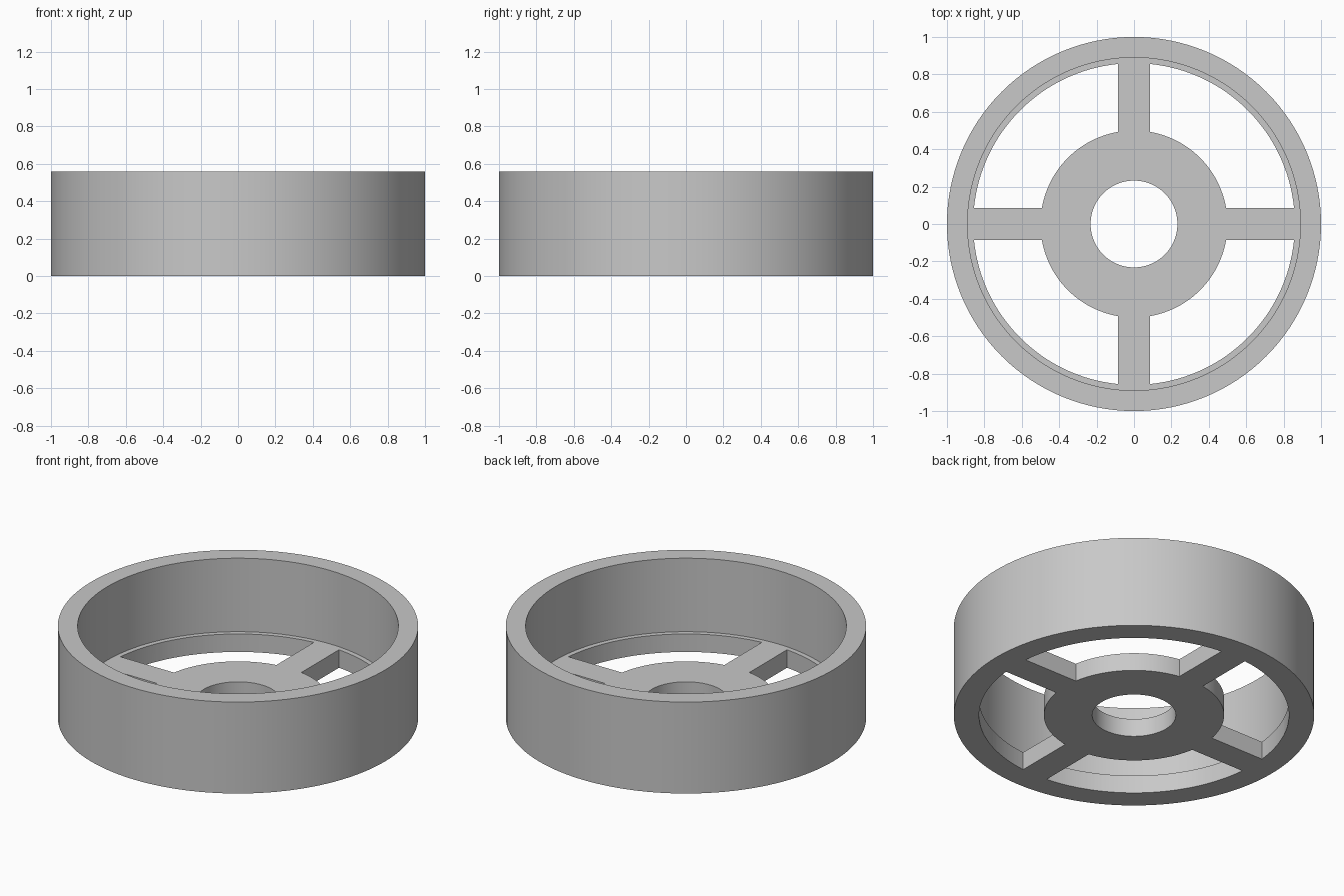
import bpy
import bmesh
from math import sin, cos, asin, pi, tau

cube = bpy.data.objects.get("Cube")
if cube:
    bpy.data.objects.remove(cube, do_unlink=True)

SEGMENTS = 128
HEIGHT, FLOOR = 0.56, 0.11
OUTER, WALL_INNER, LEDGE, HUB, BORE = 1.0, 0.89, 0.86, 0.5, 0.232
HALF_SPOKE = 0.085

grey = bpy.data.materials.new("light_grey")
grey.use_nodes = True
colour = (0.58, 0.58, 0.58, 1)
grey.diffuse_color = colour
grey.node_tree.nodes["Principled BSDF"].inputs["Base Color"].default_value = colour


def make_object(name, bm):
    bmesh.ops.recalc_face_normals(bm, faces=bm.faces[:])
    mesh = bpy.data.meshes.new(name)
    bm.to_mesh(mesh)
    bm.free()
    mesh.materials.append(grey)
    obj = bpy.data.objects.new(name, mesh)
    bpy.context.collection.objects.link(obj)
    return obj


def lathe(name, profile):
    """Revolve a closed (radius, height) profile about z."""
    bm = bmesh.new()
    rings = []
    for i in range(SEGMENTS):
        a = tau * i / SEGMENTS
        rings.append([bm.verts.new((r * cos(a), r * sin(a), z)) for r, z in profile])
    n = len(profile)
    for i, ring in enumerate(rings):
        after = rings[(i + 1) % SEGMENTS]
        for j in range(n):
            k = (j + 1) % n
            bm.faces.new((ring[j], after[j], after[k], ring[k]))
    return make_object(name, bm)


def arc(radius, turn, steps):
    """Points of a quarter arc that stop at the sides of two spokes."""
    gap = asin(HALF_SPOKE / radius)
    span = pi / 2 - 2 * gap
    angles = [turn + gap + span * i / steps for i in range(steps + 1)]
    return [(radius * cos(a), radius * sin(a)) for a in angles]


def window_cutters(name):
    """Four prisms filling the gaps between the spokes."""
    bm = bmesh.new()
    for q in range(4):
        turn = q * pi / 2
        outline = arc(LEDGE, turn, 32) + arc(HUB, turn, 24)[::-1]
        face = bm.faces.new([bm.verts.new((x, y, -0.1)) for x, y in outline])
        top = bmesh.ops.extrude_face_region(bm, geom=[face])["geom"]
        verts = [v for v in top if isinstance(v, bmesh.types.BMVert)]
        bmesh.ops.translate(bm, verts=verts, vec=(0, 0, FLOOR + 0.2))
    return make_object(name, bm)


# Outer wall and floor with a central bore
wheel = lathe("spoked_ring", [
    (BORE, 0), (OUTER, 0), (OUTER, HEIGHT),
    (WALL_INNER, HEIGHT), (WALL_INNER, FLOOR), (BORE, FLOOR)])

# Windows leave the hub, four spokes and a narrow ledge
cutter = window_cutters("window_cutter")
cutter.hide_render = True
cut = wheel.modifiers.new("windows", "BOOLEAN")
cut.operation = "DIFFERENCE"
cut.solver = "EXACT"
cut.object = cutter

bpy.ops.object.select_all(action="DESELECT")
wheel.select_set(True)
bpy.context.view_layer.objects.active = wheel
bpy.ops.object.modifier_apply(modifier=cut.name)
bpy.data.objects.remove(cutter, do_unlink=True)
bpy.ops.object.shade_smooth_by_angle(angle=pi / 6)
